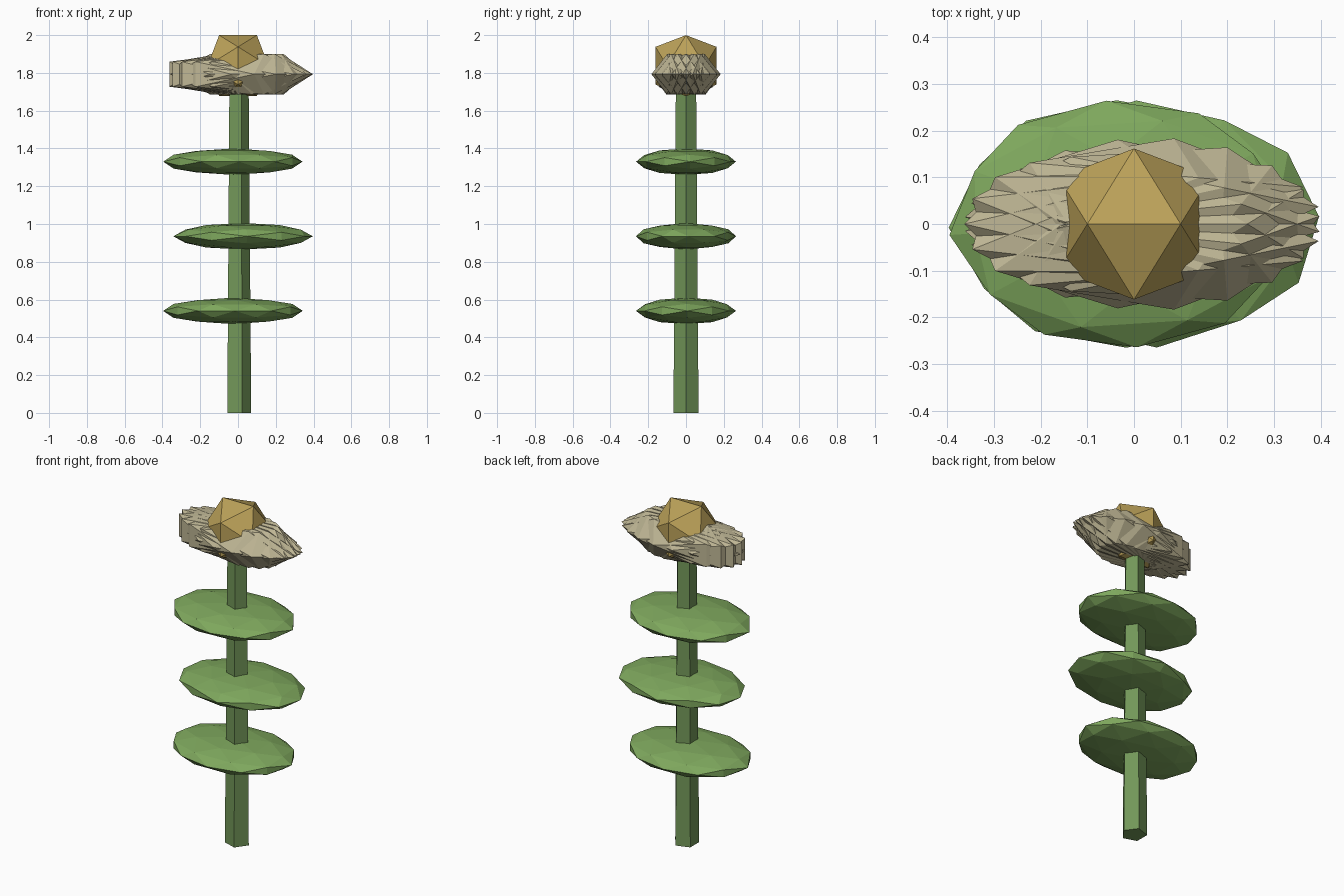
import bpy, bmesh
from math import cos, sin, radians
from mathutils import Vector, Matrix
from itertools import combinations

if "Cube" in bpy.data.objects:
    bpy.data.objects.remove(bpy.data.objects["Cube"])

A, B = 0.5257, 0.8507  # unit icosahedron coordinates


def material(name, rgb):
    m = bpy.data.materials.new(name)
    m.diffuse_color = (*rgb, 1)
    m.use_nodes = True
    m.node_tree.nodes["Principled BSDF"].inputs["Base Color"].default_value = m.diffuse_color
    return m


GREEN = material("stem_green", (0.17, 0.31, 0.10))
LEAF = material("leaf_green", (0.21, 0.39, 0.11))
CREAM = material("petal_cream", (0.52, 0.47, 0.30))
GOLD = material("centre_gold", (0.50, 0.36, 0.10))


def ico_points(detail):
    pts = []
    for s in (-1, 1):
        for t in (-1, 1):
            pts += [Vector((s * A, 0, t * B)), Vector((0, s * B, t * A)),
                    Vector((s * B, t * A, 0))]
    if detail:
        pts += [(p + q).normalized() for p, q in combinations(pts, 2)
                if (p - q).length < 1.1]
    return pts


def ellipsoid(name, centre, scale, mat, detail=0, turn=0.0):
    """Faceted ball: the facets are turned first, then stretched."""
    bm = bmesh.new()
    spin = Matrix.Rotation(radians(turn), 3, 'Z')
    for p in ico_points(detail):
        q = spin @ p
        bm.verts.new([c + s * v for c, s, v in zip(centre, scale, q)])
    bmesh.ops.convex_hull(bm, input=bm.verts[:])
    bmesh.ops.recalc_face_normals(bm, faces=bm.faces[:])
    me = bpy.data.meshes.new(name)
    bm.to_mesh(me)
    bm.free()
    me.materials.append(mat)
    ob = bpy.data.objects.new(name, me)
    bpy.context.collection.objects.link(ob)
    return ob


# five-sided tapered stem, one corner towards +x
H = 1.78
bm = bmesh.new()
rings = []
for z, r in ((0, 0.07), (H, 0.056)):
    rings.append([bm.verts.new((r * cos(radians(72 * i)), r * sin(radians(72 * i)), z))
                  for i in range(5)])
bm.faces.new(rings[0][::-1])
bm.faces.new(rings[1])
for i in range(5):
    j = (i + 1) % 5
    bm.faces.new((rings[0][i], rings[0][j], rings[1][j], rings[1][i]))
me = bpy.data.meshes.new("stem")
bm.to_mesh(me)
bm.free()
me.materials.append(GREEN)
bpy.context.collection.objects.link(bpy.data.objects.new("stem", me))

# three flat leaves, alternating sides
for i in range(3):
    turn = 91.7 * (i + 1)
    off = 0.027 * cos(radians(2 * turn))
    ellipsoid(f"leaf_{i + 1}", (off, 0, 0.54 + 0.395 * i), (0.37, 0.265, 0.07),
              LEAF, 1, turn)

# ring of twelve overlapping petals
for i in range(12):
    a = radians(30 * i)
    ellipsoid(f"petal_{i + 1}", (0.047 * cos(a), 0.047 * sin(a), 1.793),
              (0.372, 0.14, 0.126), CREAM, 0, 15 * i)

# flower centre
ellipsoid("flower_centre", (0, 0, 1.838), (0.19, 0.19, 0.19), GOLD)
